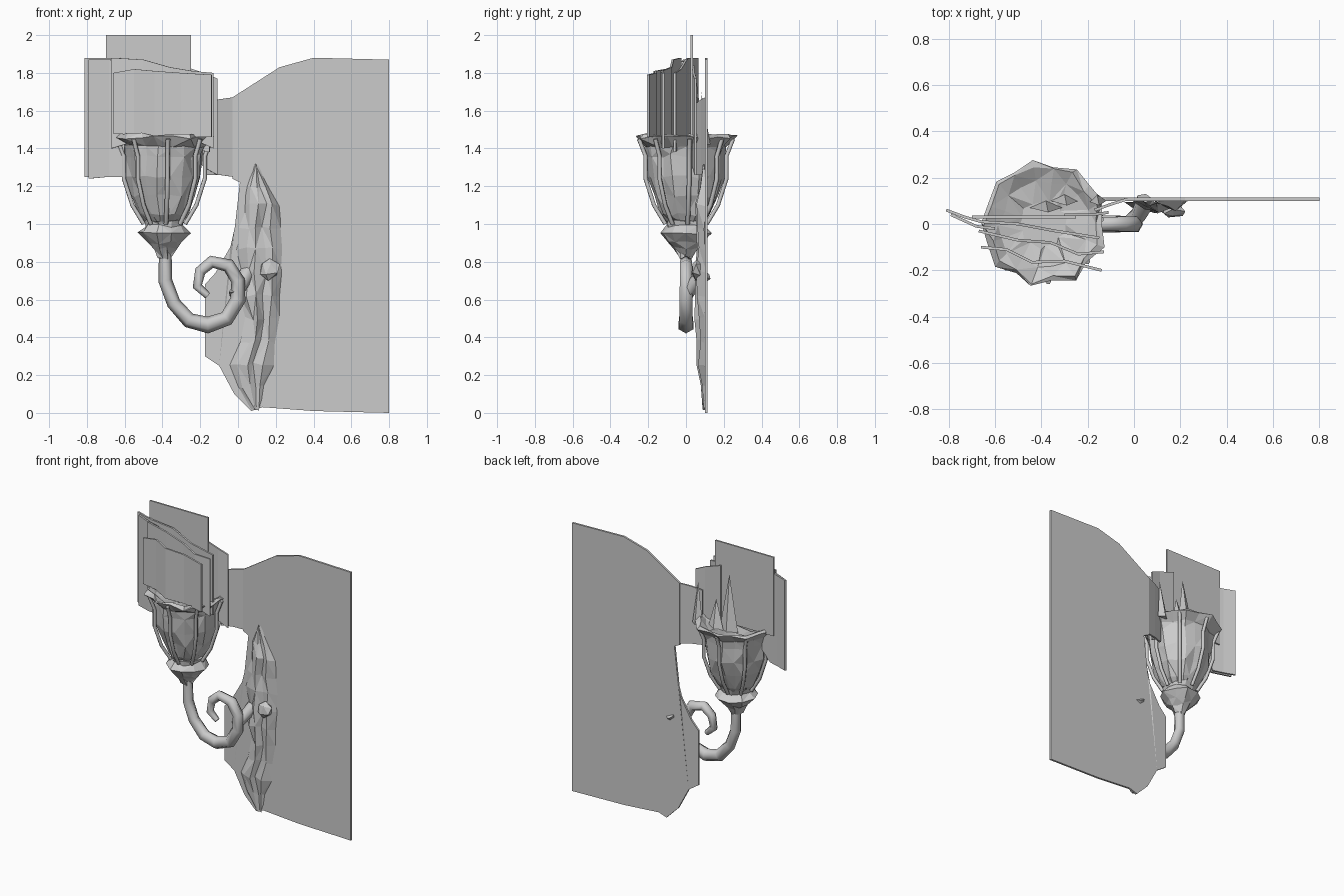
import bpy, bmesh, math, random
from mathutils import Vector

if "Cube" in bpy.data.objects:
    bpy.data.objects.remove(bpy.data.objects["Cube"])

random.seed(4)
CX = -0.39  # lamp axis


def finish(name, bm, jitter=0.0, thick=0.0):
    for v in bm.verts:
        v.co += Vector([random.uniform(-jitter, jitter) for _ in range(3)])
    bmesh.ops.recalc_face_normals(bm, faces=bm.faces)
    me = bpy.data.meshes.new(name)
    bm.to_mesh(me)
    bm.free()
    ob = bpy.data.objects.new(name, me)
    bpy.context.collection.objects.link(ob)
    if thick:
        m = ob.modifiers.new("thickness", 'SOLIDIFY')
        m.thickness = thick
        m.offset = 0
    return ob


def grid(bm, rows, closed=False):
    """Skin rows of points with triangles."""
    rv = [[bm.verts.new(p) for p in r] for r in rows]
    n = len(rows[0])
    for j in range(len(rv) - 1):
        for i in range(n if closed else n - 1):
            k = (i + 1) % n
            a, b, c, d = rv[j][i], rv[j][k], rv[j + 1][k], rv[j + 1][i]
            tris = ((a, b, c), (a, c, d)) if (i + j) % 2 else ((a, b, d), (b, c, d))
            for t in tris:
                bm.faces.new(t)
    return rv


def lathe(name, profile, n, jitter, wave=0.0):
    bm = bmesh.new()
    rows = []
    for r, z in profile:
        row = []
        for i in range(n):
            a = 2 * math.pi * i / n
            q = r * (1 + wave * (1 if i % 2 else -1))
            row.append((CX + q * math.cos(a), q * math.sin(a), z))
        rows.append(row)
    rv = grid(bm, rows, True)
    bm.faces.new(rv[0])
    bm.faces.new(rv[-1])
    return finish(name, bm, jitter)


def sheet(name, path, thick=0.012):
    """Upright strip; path entries are x, y, bottom z, top z."""
    bm = bmesh.new()
    grid(bm, [[(x, y, b) for x, y, b, t in path], [(x, y, t) for x, y, b, t in path]])
    return finish(name, bm, 0, thick)


def tube(name, pts, radius):
    cu = bpy.data.curves.new(name, 'CURVE')
    cu.dimensions = '3D'
    cu.bevel_depth = radius
    cu.bevel_resolution = 1
    cu.use_fill_caps = True
    sp = cu.splines.new('POLY')
    sp.points.add(len(pts) - 1)
    for p, (x, y, z, r) in zip(sp.points, pts):
        p.co = (x, y, z, 1)
        p.radius = r
    ob = bpy.data.objects.new(name, cu)
    bpy.context.collection.objects.link(ob)


# Flat wall panel
outline = [(0.8, 0.0), (0.8, 1.87), (0.4, 1.88), (0.22, 1.83), (-0.03, 1.67),
           (-0.03, 1.24), (0.01, 1.22), (0.0, 1.06), (-0.04, 0.88), (-0.12, 0.74),
           (-0.175, 0.68), (-0.175, 0.3), (-0.1, 0.25), (-0.02, 0.1), (0.07, 0.01),
           (0.13, 0.03), (0.4, 0.01)]
bm = bmesh.new()
bm.faces.new([bm.verts.new((x, 0.107, z)) for x, z in outline])
bmesh.ops.triangulate(bm, faces=bm.faces)
finish("wall_panel", bm, 0, 0.014)

# Carved backplate relief: z, left x, right x, depth
spans = [(0.02, 0.07, 0.12, 0.01), (0.14, 0.0, 0.15, 0.03), (0.26, -0.05, 0.18, 0.04),
         (0.38, 0.02, 0.2, 0.04), (0.5, 0.04, 0.21, 0.05), (0.62, 0.0, 0.22, 0.06),
         (0.75, 0.0, 0.235, 0.06), (0.87, -0.01, 0.235, 0.05), (0.98, 0.01, 0.22, 0.05),
         (1.1, 0.03, 0.225, 0.05), (1.2, 0.04, 0.17, 0.03), (1.31, 0.08, 0.1, 0.01)]
shape = (0, 0.6, 1, 0.5, 0.8, 0)
bm = bmesh.new()
grid(bm, [[(a + (b - a) * i / 5, 0.1 - d * s, z) for i, s in enumerate(shape)]
          for z, a, b, d in spans])
finish("backplate_relief", bm, 0.01)

# Raised boss on the backplate
bm = bmesh.new()
bmesh.ops.create_icosphere(bm, subdivisions=1, radius=0.055)
for v in bm.verts:
    v.co = Vector((v.co.x + 0.165, v.co.y * 0.7 + 0.06, v.co.z + 0.76))
finish("backplate_boss", bm, 0.008)

# Scrolled arm and its wall joint
scroll = [(-0.385, 0.86, 0.9), (-0.385, 0.7, 1), (-0.34, 0.58, 1), (-0.26, 0.49, 1.1),
          (-0.16, 0.465, 1.2), (-0.06, 0.5, 1.1), (0.0, 0.6, 1.1), (0.0, 0.7, 1),
          (-0.05, 0.78, 1), (-0.14, 0.8, 0.9), (-0.2, 0.75, 0.8), (-0.215, 0.67, 0.7),
          (-0.16, 0.62, 0.5)]
tube("scroll_arm", [(x, 0, z, r) for x, z, r in scroll], 0.037)
tube("arm_joint", [(-0.02, 0, 0.62, 1), (0.02, 0.04, 0.68, 1), (0.05, 0.1, 0.74, 1.2)], 0.035)

# Collar under the cup, then fluted cup with flared rim
lathe("collar", [(0.035, 0.82), (0.06, 0.87), (0.09, 0.9), (0.135, 0.95),
                 (0.1, 0.99), (0.11, 1.02)], 10, 0.008)
lathe("cup", [(0.08, 1.0), (0.125, 1.05), (0.17, 1.15), (0.195, 1.25), (0.205, 1.36),
              (0.215, 1.41), (0.265, 1.46), (0.245, 1.475), (0.19, 1.44), (0.1, 1.42)],
      18, 0.01, 0.045)

# Thin leaf ribs standing off the cup
for i in range(8):
    a = 2 * math.pi * (i + 0.1) / 8
    tube("leaf_rib", [(CX + r * math.cos(a), r * math.sin(a), z, 1) for r, z in
                      ((0.11, 1.0), (0.17, 1.1), (0.215, 1.24), (0.215, 1.36), (0.25, 1.45))],
         0.012)

# Glass shade made of crumpled upright sheets
sheet("shade_front", [(-0.66, -0.1, 1.48, 1.8), (-0.55, -0.11, 1.47, 1.82),
                      (-0.44, -0.165, 1.46, 1.81), (-0.3, -0.16, 1.46, 1.8),
                      (-0.14, -0.2, 1.46, 1.79)])
sheet("shade_middle", [(-0.67, -0.03, 1.4, 1.88), (-0.5, -0.07, 1.45, 1.87),
                       (-0.36, -0.08, 1.45, 1.83), (-0.24, -0.13, 1.45, 1.81),
                       (-0.13, -0.12, 1.4, 1.8)])
sheet("shade_rear", [(-0.81, 0.06, 1.25, 1.88), (-0.73, 0.03, 1.25, 1.88),
                     (-0.66, 0.01, 1.25, 1.88), (-0.5, 0.0, 1.42, 1.87),
                     (-0.34, -0.03, 1.42, 1.82), (-0.15, -0.06, 1.38, 1.8)])
sheet("shade_left_flap", [(-0.79, 0.04, 1.24, 1.87), (-0.68, -0.01, 1.25, 1.87),
                          (-0.6, -0.02, 1.25, 1.86)])
sheet("shade_back", [(-0.7, 0.03, 1.45, 2.0), (-0.25, 0.03, 1.45, 2.0)])
sheet("shade_back_right", [(-0.3, 0.04, 1.43, 1.84), (-0.18, 0.04, 1.3, 1.8),
                           (-0.11, 0.05, 1.26, 1.77)])
sheet("shade_wall_link", [(-0.17, 0.06, 1.26, 1.64), (-0.1, 0.085, 1.26, 1.66),
                          (-0.03, 0.107, 1.25, 1.67)])

# Spiky shards behind the shade
for x, y, w, t in ((-0.38, 0.07, 0.07, 1.8), (-0.3, 0.1, 0.06, 1.62), (-0.16, 0.1, 0.04, 1.7)):
    bm = bmesh.new()
    b = [bm.verts.new(p) for p in ((x - w, y, 1.42), (x + w, y, 1.42), (x, y + 0.03, 1.42),
                                   (x + 0.01, y - 0.02, t))]
    for f in ((0, 1, 3), (1, 2, 3), (2, 0, 3), (0, 2, 1)):
        bm.faces.new([b[i] for i in f])
    finish("shade_shard", bm)
